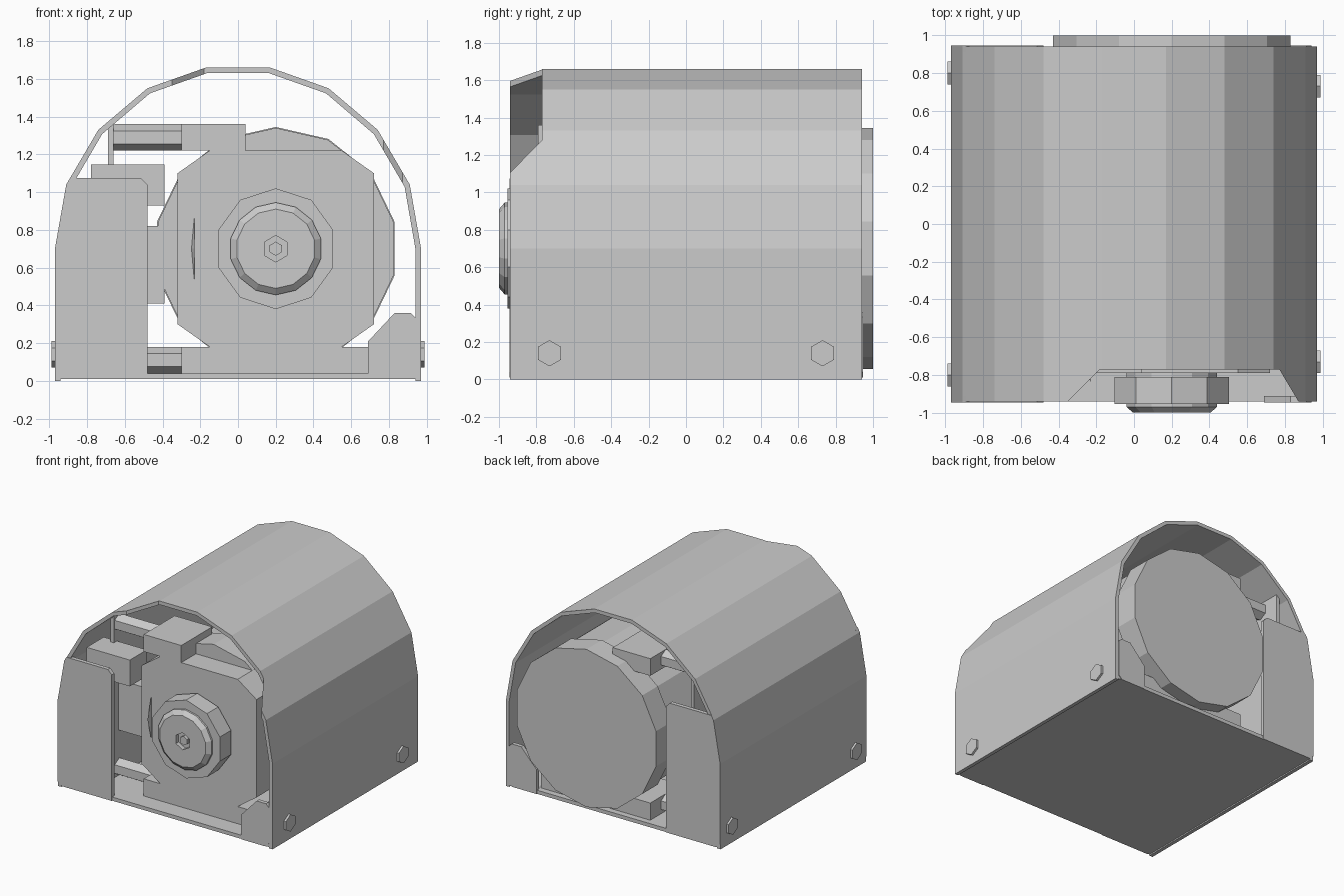
import bpy, bmesh, math
from mathutils import Matrix

if "Cube" in bpy.data.objects:
    bpy.data.objects.remove(bpy.data.objects["Cube"])


def finish(name, bm):
    bmesh.ops.recalc_face_normals(bm, faces=bm.faces)
    me = bpy.data.meshes.new(name)
    bm.to_mesh(me)
    bm.free()
    ob = bpy.data.objects.new(name, me)
    bpy.context.collection.objects.link(ob)
    return ob


def extrude(name, pts, vec):
    bm = bmesh.new()
    f = bm.faces.new([bm.verts.new(p) for p in pts])
    r = bmesh.ops.extrude_face_region(bm, geom=[f])
    bmesh.ops.translate(bm, vec=vec, verts=[v for v in r['geom'] if isinstance(v, bmesh.types.BMVert)])
    return finish(name, bm)


def prism(name, pts, y0, y1):
    """xz outline pushed along y"""
    return extrude(name, [(x, y0, z) for x, z in pts], (0, y1 - y0, 0))


def box(name, x0, x1, y0, y1, z0, z1):
    return prism(name, [(x0, z0), (x1, z0), (x1, z1), (x0, z1)], y0, y1)


def turned(name, n, stations, center, axis='Y', phase=90):
    """n-sided solid; stations are (radius, offset along axis)"""
    bm = bmesh.new()
    rings = []
    for r, o in stations:
        ring = []
        for i in range(n):
            a = math.radians(phase + 360 * i / n)
            c, s = r * math.cos(a), r * math.sin(a)
            co = (c, o, s) if axis == 'Y' else (o, c, s)
            ring.append(bm.verts.new(co))
        rings.append(ring)
    for a, b in zip(rings, rings[1:]):
        for i in range(n):
            j = (i + 1) % n
            bm.faces.new((a[i], a[j], b[j], b[i]))
    bm.faces.new(rings[0])
    bm.faces.new(rings[-1])
    bmesh.ops.transform(bm, matrix=Matrix.Translation(center), verts=bm.verts)
    return finish(name, bm)


def cut(ob, cutter):
    m = ob.modifiers.new("cut", 'BOOLEAN')
    m.operation, m.object, m.solver = 'DIFFERENCE', cutter, 'EXACT'
    bpy.context.view_layer.objects.active = ob
    bpy.ops.object.modifier_apply(modifier=m.name)
    bpy.data.objects.remove(cutter)


# arched cover with a slanted notch in its front edge
half_out = [(.97, 0), (.97, .70), (.91, 1.04), (.74, 1.33), (.48, 1.55), (.17, 1.66)]
half_in = [(.94, 0), (.94, .70), (.883, 1.028), (.72, 1.307), (.467, 1.523), (.165, 1.63)]


def arch(h):
    return h + [(-x, z) for x, z in reversed(h)]


cover = prism("cover", arch(half_out) + arch(half_in)[::-1], -.94, .94)
notch = extrude("notch_cutter", [(-.36, -.95, 1), (-.18, -.77, 1), (.77, -.77, 1), (.877, -.95, 1)], (0, 0, 1))
notch.hide_render = True
cut(cover, notch)

# base tray with end flanges front and back
box("base_plate", -.94, .94, -.94, .94, .01, .04)
tall = [(-.93, .01), (-.48, .01), (-.48, 1.04), (-.515, 1.075), (-.89, 1.075),
        (-.91, 1.04), (-.97, .70), (-.97, .04)]
low = [(.69, .01), (.91, .01), (.94, .04), (.94, .335), (.915, .36), (.83, .36), (.69, .21)]
for side, y0, y1 in (("front", -.945, -.912), ("back", .912, .945)):
    prism(side + "_tall_flange", tall, y0, y1)
    prism(side + "_low_flange", low, y0, y1)

# hex bolts through the cover sides
for sx, ys in ((1, (-.73, .73)), (-1, (-.80, .80))):
    for y in ys:
        turned("side_bolt", 6, [(.07, .95 * sx), (.07, .987 * sx)], (0, y, .14), 'X')

# motor drum and rear rim
C = (.2, 0, .70)
turned("motor_body", 14, [(.62, -.39), (.62, .80)], C)
turned("motor_rim", 14, [(.645, .80), (.645, 1.0)], C)

# squared gearbox on the front of the drum
quarter = [(.52, .40), (.35, .52)]
oct8 = quarter + [(-x, z) for x, z in quarter[::-1]]
oct8 += [(-x, -z) for x, z in oct8]
prism("gearbox", [(.2 + x, .7 + z) for x, z in oct8], -.79, -.37)
turned("motor_shoulder", 14, [(.64, -.60), (.64, -.37)], C)

# output pinion, chamfered cap and hex socket screw
turned("pinion_neck", 14, [(.245, -.83), (.245, -.78)], C)
turned("pinion", 10, [(.32, -.955), (.32, -.81)], C)
cap = turned("pinion_cap", 14, [(.21, -1.0), (.245, -.97), (.245, -.95)], C)
socket = turned("socket_cutter", 6, [(.07, -1.1), (.07, -.965)], C)
socket.hide_render = True
cut(cap, socket)
turned("socket_screw", 6, [(.037, -.99), (.037, -.96)], C)

# release dish showing at the gearbox side
turned("release_dish", 12, [(.10, -.31), (.14, -.29), (.32, -.23)], (0, -.52, .70), 'X')

# mounting blocks with rods reaching to the upright board
for end, y0, y1 in (("front", -.79, -.39), ("back", .49, .89)):
    box(end + "_top_block", -.30, .04, y0, y1, 1.22, 1.36)
    box(end + "_bottom_block", -.30, .69, y0, y1, .04, .18)
    for z in (1.29, .11):
        turned(end + "_rod", 6, [(.07, -.67), (.07, -.29)], (0, (y0 + y1) / 2, z), 'X')

# upright circuit board and its components
box("circuit_board", -.69, -.66, -.66, .88, .04, 1.36)
box("upper_component", -.78, -.39, -.84, -.62, .93, 1.145)
box("lower_component", -.67, -.39, -.60, -.10, .41, .82)
